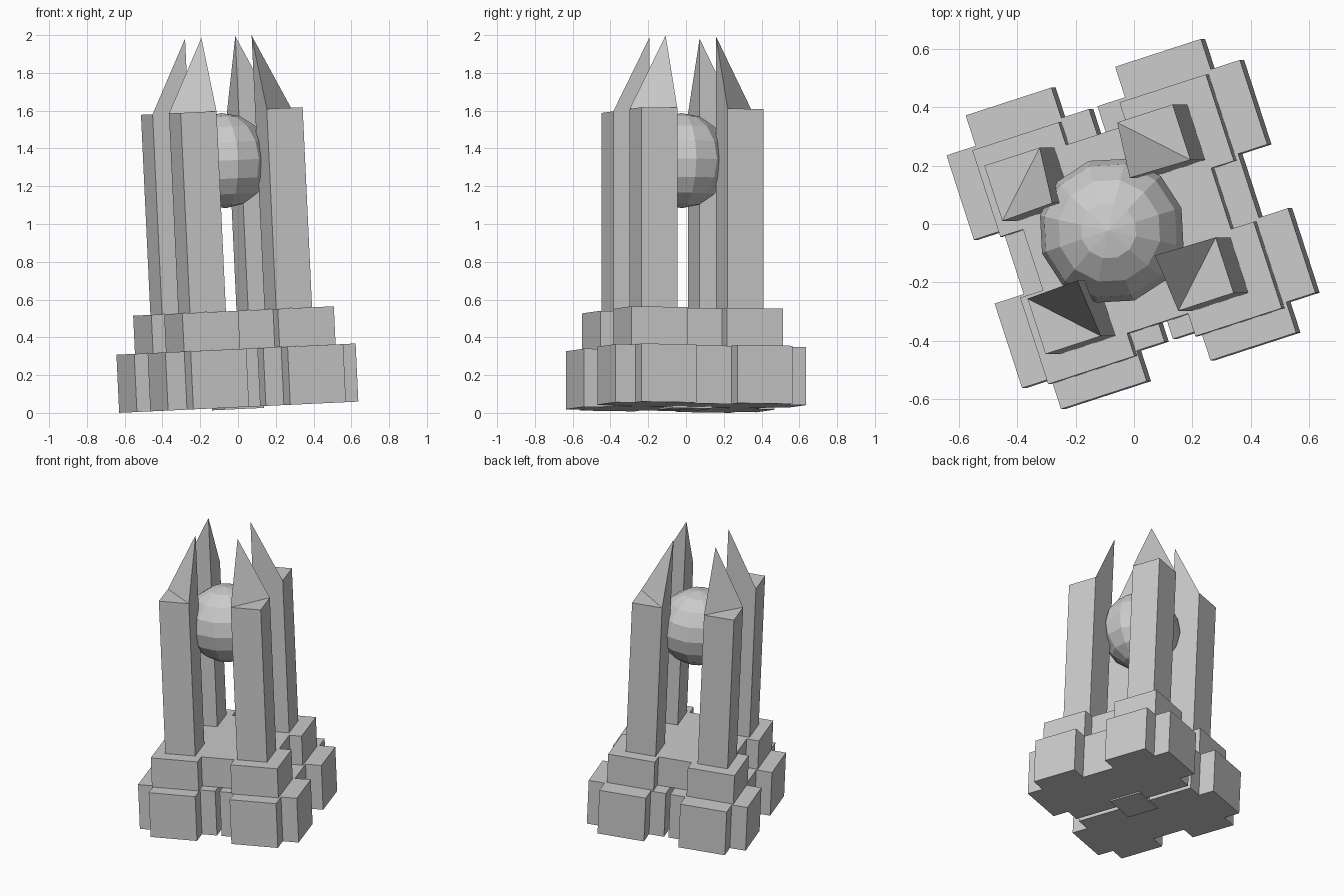
import bpy, bmesh
from math import radians
from mathutils import Matrix, Vector

if "Cube" in bpy.data.objects:
    bpy.data.objects.remove(bpy.data.objects["Cube"])

# whole monument is turned about z, then leans slightly towards -x
POSE = (Matrix.Translation((0, 0, 0.03)) @ Matrix.Rotation(-0.047, 4, 'Y')
        @ Matrix.Rotation(radians(18), 4, 'Z'))
CORNERS = [(1, 1), (-1, 1), (-1, -1), (1, -1)]
DX, DY = -0.012, -0.018          # small shift of everything above the base


def finish(name, bm, shift=(0, 0)):
    bmesh.ops.recalc_face_normals(bm, faces=bm.faces)
    me = bpy.data.meshes.new(name)
    bm.to_mesh(me)
    bm.free()
    ob = bpy.data.objects.new(name, me)
    bpy.context.collection.objects.link(ob)
    ob.matrix_world = Matrix.Translation((*shift, 0)) @ POSE
    return ob


def prism(bm, outline, z0, z1):
    face = bm.faces.new([bm.verts.new((x, y, z0)) for x, y in outline])
    ext = bmesh.ops.extrude_face_region(bm, geom=[face], use_keep_orig=True)
    top = [v for v in ext['geom'] if isinstance(v, bmesh.types.BMVert)]
    bmesh.ops.translate(bm, vec=(0, 0, z1 - z0), verts=top)


# base: two stepped halves with a narrow slit between them
side = [(0.015, 0.42), (0.115, 0.42), (0.115, 0.53), (0.425, 0.53),
        (0.425, 0.42), (0.53, 0.42), (0.53, 0.115), (0.425, 0.115)]
half = side + [(x, -y) for x, y in reversed(side)]
for name, s in (("base_right", 1), ("base_left", -1)):
    bm = bmesh.new()
    prism(bm, [(s * x, y) for x, y in half], 0, 0.308)
    finish(name, bm, (0.004, 0))

# small block under the middle of the base
bm = bmesh.new()
prism(bm, [(0.11 * a, 0.11 * b) for a, b in CORNERS], -0.01, 0.2)
finish("base_centre_block", bm)

# upper step: square with a raised-out block at every corner
quarter = [(0.34, 0.11), (0.422, 0.11), (0.422, 0.422), (0.11, 0.422), (0.11, 0.34)]
outline = []
for a, b in CORNERS:
    q = [(a * x, b * y) for x, y in quarter]
    outline += q if a * b > 0 else q[::-1]
bm = bmesh.new()
prism(bm, outline, 0.308, 0.51)
finish("upper_step", bm, (0, DY))

# four pillars, each with a half-footprint spike over its inner corner
I, O = 0.14, 0.34
for n, (a, b) in enumerate(CORNERS):
    bm = bmesh.new()
    prism(bm, [(a * x, b * y) for x, y in ((I, I), (O, I), (O, O), (I, O))], 0.51, 1.57)
    finish(f"pillar_{n + 1}", bm, (DX, DY))
    bm = bmesh.new()
    p = [bm.verts.new((a * x, b * y, z)) for x, y, z in
         ((I, I, 1.57), (O, I, 1.57), (I, O, 1.57), (I, I, 1.962))]
    for i in range(4):
        bm.faces.new(p[:i] + p[i + 1:])
    finish(f"spike_{n + 1}", bm, (DX, DY))

# faceted orb held between the pillars
bm = bmesh.new()
bmesh.ops.create_uvsphere(bm, u_segments=12, v_segments=8, radius=0.252,
                          matrix=Matrix.Translation((0, 0, 1.307)))
finish("orb", bm, (-0.015, -0.023))
